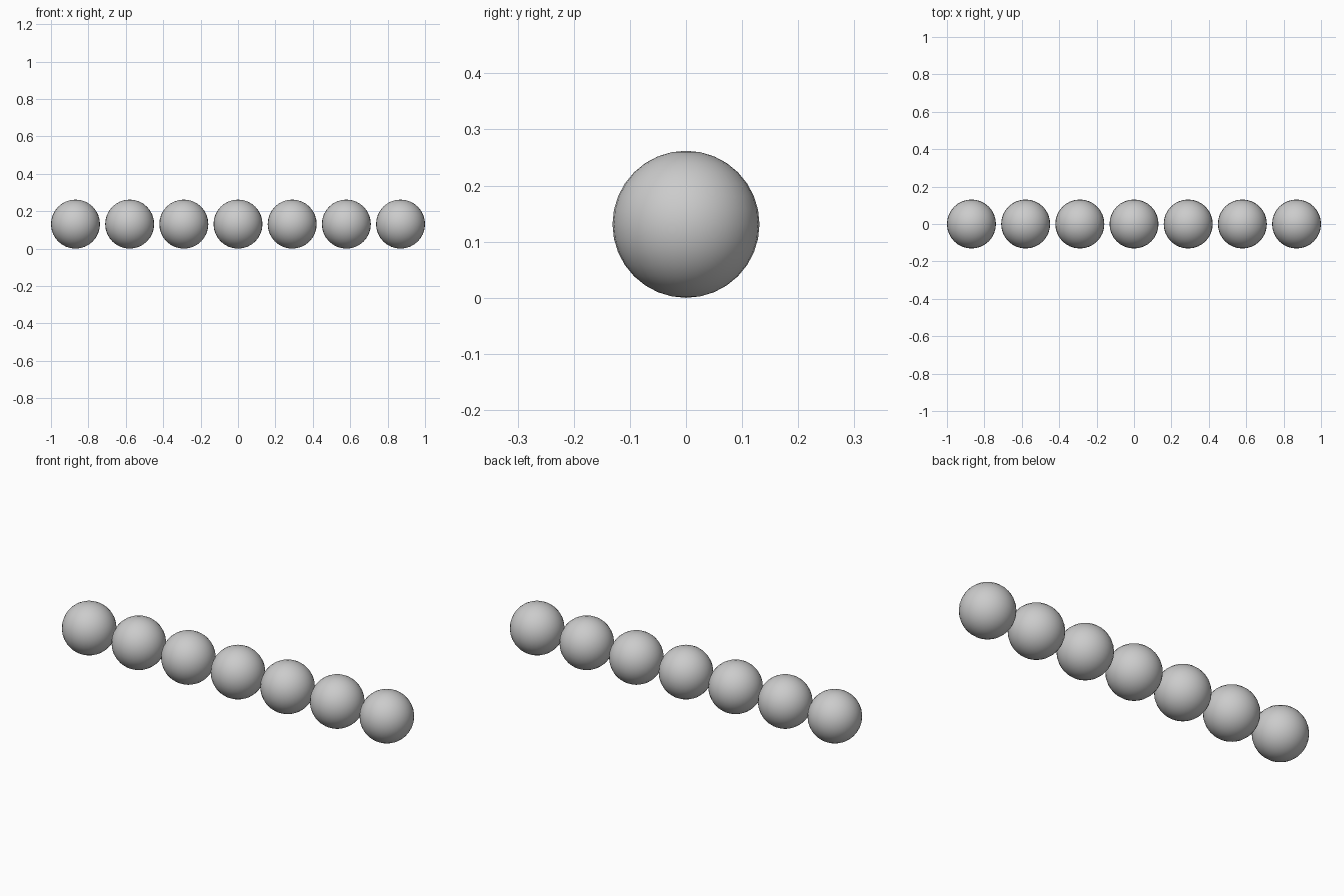
import bpy

if "Cube" in bpy.data.objects:
    bpy.data.objects.remove(bpy.data.objects["Cube"])

RADIUS = 0.131
COUNT = 7
SPACING = (2 - 2 * RADIUS) / (COUNT - 1)

# Row of identical, separate smooth balls
for i in range(COUNT):
    x = (i - (COUNT - 1) / 2) * SPACING
    bpy.ops.mesh.primitive_uv_sphere_add(
        segments=32, ring_count=16, radius=RADIUS, location=(x, 0, RADIUS))
    ball = bpy.context.object
    ball.name = f"ball_{i + 1}"
    bpy.ops.object.shade_smooth()
